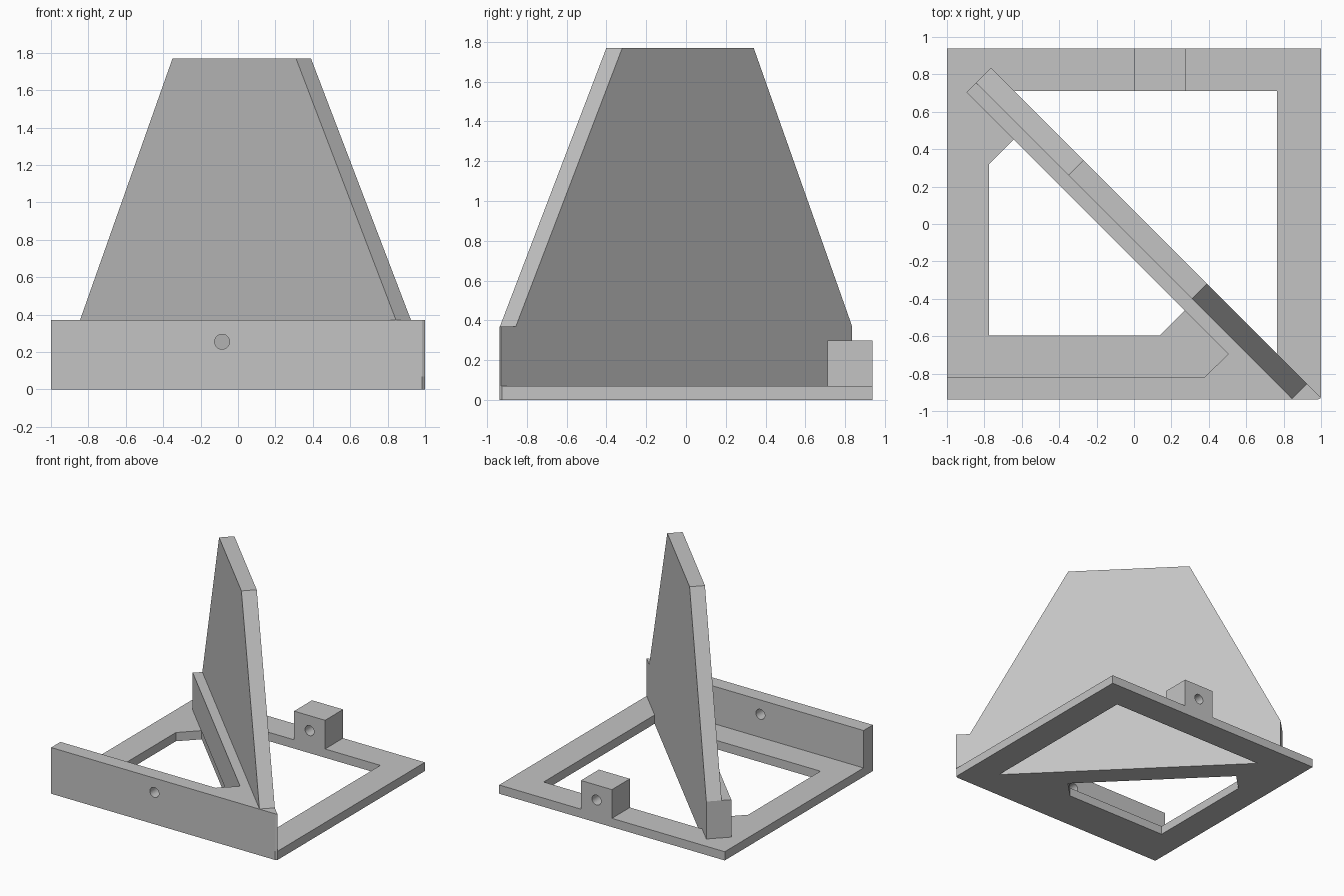
import bpy, bmesh, math
from mathutils import Matrix, Vector

cube = bpy.data.objects.get("Cube")
if cube:
    bpy.data.objects.remove(cube, do_unlink=True)

# Single plain grey material
grey = bpy.data.materials.new("plain grey")
grey.use_nodes = True
colour = (0.55, 0.55, 0.55, 1)
grey.diffuse_color = colour
grey.node_tree.nodes["Principled BSDF"].inputs["Base Color"].default_value = colour


def axes(x, y):
    """Matrix whose local x and y point along the given directions."""
    x, y = Vector(x).normalized(), Vector(y).normalized()
    return Matrix((x, y, x.cross(y))).transposed().to_4x4()


FLAT = axes((1, 0, 0), (0, 1, 0))
UPRIGHT = axes((1, 0, 0), (0, 0, 1))     # depth runs towards the front
DIAGONAL = axes((1, -1, 0), (0, 0, 1))   # depth runs towards the front right


def rect(x0, x1, y0, y1):
    return [(x0, y0), (x1, y0), (x1, y1), (x0, y1)]


def circle(cx, cy, r, n=32):
    return [(cx + r * math.cos(2 * math.pi * i / n),
             cy + r * math.sin(2 * math.pi * i / n)) for i in range(n)]


def prism(name, loops, d0, d1, frame=FLAT):
    """Extrude an outline (first loop) with holes (other loops)."""
    bm = bmesh.new()
    edges = []
    for loop in loops:
        vs = [bm.verts.new((x, y, d0)) for x, y in loop]
        edges += [bm.edges.new((vs[i - 1], vs[i])) for i in range(len(vs))]
    bmesh.ops.triangle_fill(bm, edges=edges, use_beauty=True, normal=(0, 0, 1))
    out = bmesh.ops.extrude_face_region(bm, geom=bm.faces[:], use_keep_orig=True)
    top = [g for g in out["geom"] if isinstance(g, bmesh.types.BMVert)]
    bmesh.ops.translate(bm, verts=top, vec=(0, 0, d1 - d0))
    bmesh.ops.recalc_face_normals(bm, faces=bm.faces[:])
    bm.transform(frame)
    mesh = bpy.data.meshes.new(name)
    bm.to_mesh(mesh)
    bm.free()
    mesh.materials.append(grey)
    ob = bpy.data.objects.new(name, mesh)
    bpy.context.collection.objects.link(ob)
    return ob


BACK, FRONT = 0.9375, -0.9375
BASE, SILL, TOP = 0.07, 0.37, 1.77

# Base frame with two openings either side of the diagonal
outline = [(-1, FRONT), (0.985, FRONT), (1, -0.925), (1, BACK), (-1, BACK)]
back_opening = [(0.765, 0.71), (-0.64, 0.71), (0.765, -0.695)]
front_opening = [(-0.775, -0.595), (0.14, -0.595), (0.275, -0.46),
                 (-0.64, 0.455), (-0.775, 0.32)]
prism("base_frame", [outline, back_opening, front_opening], 0, BASE)

# Drilled front wall
prism("front_wall", [rect(-1, 0.375, 0, SILL), circle(-0.085, 0.255, 0.04)],
      0.82, -FRONT, UPRIGHT)

# Diagonal sill, joined to the front wall by a corner gusset
prism("diagonal_sill", [[(0.375, FRONT), (0.985, FRONT), (1, -0.93),
                         (-0.765, 0.835), (-0.895, 0.705),
                         (0.505, -0.695), (0.375, -0.82)]], BASE, SILL)

# Tapered panel standing on the sill
r2 = math.sqrt(2)
prism("tapered_panel", [[(-0.8 * r2, SILL), (0.89 * r2, SILL),
                         (0.355 * r2, TOP), (-0.305 * r2, TOP)]],
      -0.07 / r2, 0.09 / r2, DIAGONAL)

# Drilled block on the back rail
prism("back_block", [rect(0, 0.275, BASE, 0.3), circle(0.137, 0.18, 0.04)],
      -BACK, -0.71, UPRIGHT)
